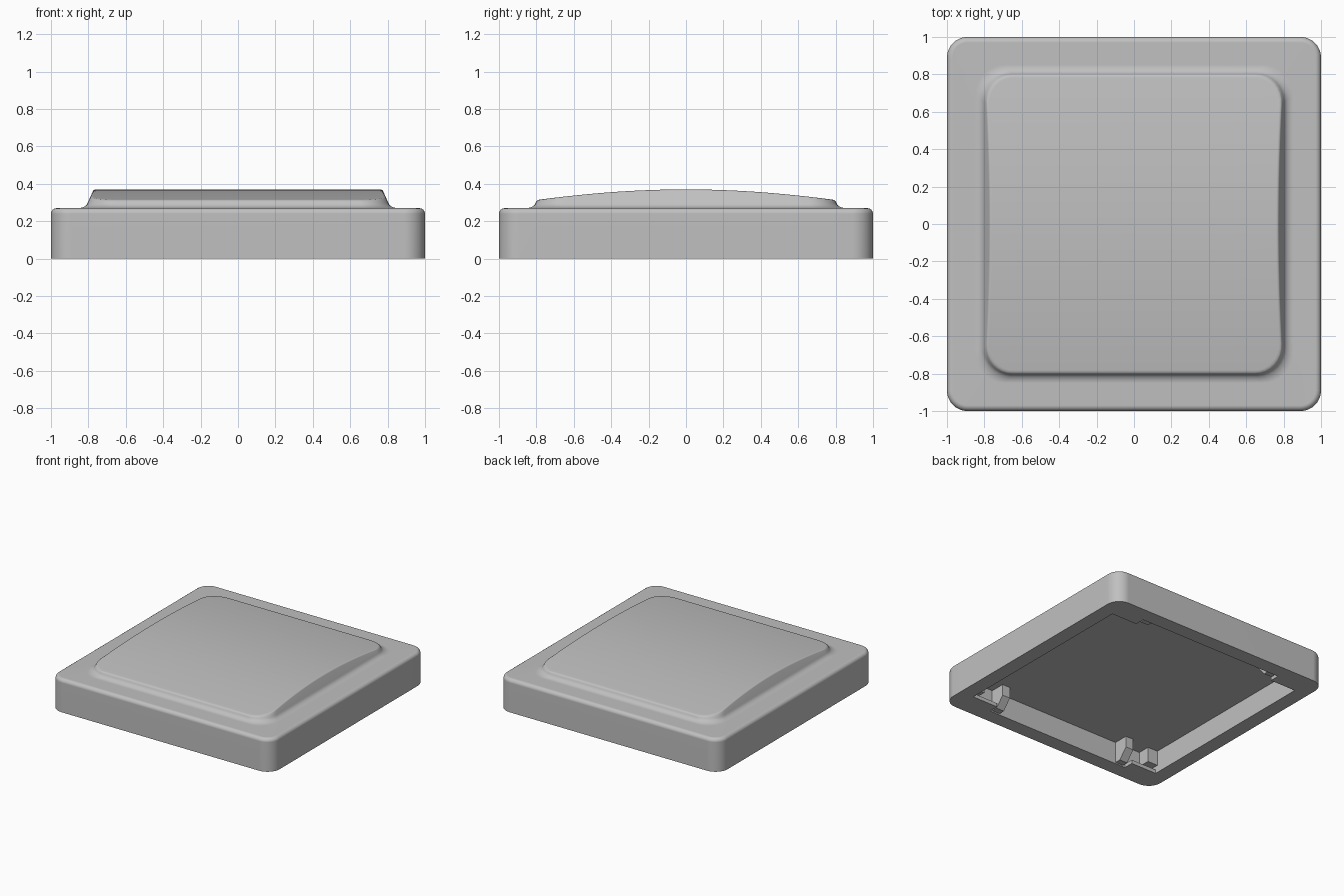
import bpy
import bmesh
from math import sin, cos, pi

if "Cube" in bpy.data.objects:
    bpy.data.objects.remove(bpy.data.objects["Cube"], do_unlink=True)

grey = bpy.data.materials.new("light grey plastic")
grey.use_nodes = True
colour = (0.527, 0.527, 0.527, 1)
grey.diffuse_color = colour
grey.node_tree.nodes["Principled BSDF"].inputs["Base Color"].default_value = colour

ARC, SIDE = 8, 20      # segments per corner and per straight side


def half_ring(h, r):
    """Right half of a rounded square, from front to back."""
    c = h - r
    arc = [(c + r * sin(pi / 2 * i / ARC), -c - r * cos(pi / 2 * i / ARC))
           for i in range(ARC + 1)]
    side = [(h, -c + 2 * c * i / SIDE) for i in range(1, SIDE)]
    return arc + side + [(x, -y) for x, y in reversed(arc)]


def flat_ring(h, r, z):
    return [(x, y, z) for x, y in half_ring(h, r)]


def crown_ring(inset, drop):
    """Ring that follows the arched top, with drafted walls."""
    pts = []
    for x, y in half_ring(0.8, 0.15):
        z = 0.37 - 0.055 * (y / 0.8) ** 2 - drop
        s = (0.803 - 0.45 * (z - 0.3) - inset) / 0.8
        pts.append((x * s, y * s, z))
    return pts


def finish(bm, name):
    bmesh.ops.remove_doubles(bm, verts=bm.verts, dist=0.00001)
    bmesh.ops.recalc_face_normals(bm, faces=bm.faces)
    mesh = bpy.data.meshes.new(name)
    bm.to_mesh(mesh)
    bm.free()
    mesh.materials.append(grey)
    obj = bpy.data.objects.new(name, mesh)
    bpy.context.collection.objects.link(obj)
    return obj


# Shell: cavity ceiling, rim, outer wall, rounded edge, fillet and arched top
rings = [flat_ring(0.88, 0, 0.18), flat_ring(0.88, 0, 0), flat_ring(1, 0.11, 0)]
rings.append(flat_ring(1, 0.11, 0.24))
for i in range(1, 5):
    a = pi / 2 * i / 4
    inset = 0.03 * (1 - cos(a))
    rings.append(flat_ring(1 - inset, 0.11 - inset, 0.24 + 0.03 * sin(a)))
for h, z in [(0.85, 0.27), (0.832, 0.273), (0.817, 0.281), (0.808, 0.29), (0.803, 0.3)]:
    rings.append(flat_ring(h, 0.15 * h / 0.8, z))
rings += [crown_ring(0, 0.008), crown_ring(0.004, 0.002), crown_ring(0.012, 0)]

bm = bmesh.new()
loops = []
for pts in rings:
    right = [bm.verts.new(p) for p in pts]
    left = [bm.verts.new((-x, y, z)) for x, y, z in pts]
    loops.append(right + left[::-1])
n = len(loops[0])
for a, b in zip(loops, loops[1:]):
    for i in range(n):
        j = (i + 1) % n
        bm.faces.new((a[i], a[j], b[j], b[i]))
for ring in (loops[0], loops[-1]):
    for i in range(n // 2 - 1):
        bm.faces.new((ring[i], ring[i + 1], ring[n - 2 - i], ring[n - 1 - i]))
shell = finish(bm, "shell")
bpy.context.view_layer.objects.active = shell
shell.select_set(True)
bpy.ops.object.shade_smooth_by_angle(angle=0.6)
weighted = shell.modifiers.new("weighted_normals", 'WEIGHTED_NORMAL')
weighted.keep_sharp = True


def prism(name, profile, x0, x1, sx, sy):
    """Extrude a (y, z) profile along x, mirrored into one corner."""
    bm = bmesh.new()
    ends = [[bm.verts.new((sx * x, sy * y, z)) for y, z in profile] for x in (x0, x1)]
    for end in ends:
        bm.faces.new(end)
    for i in range(len(profile)):
        j = (i + 1) % len(profile)
        bm.faces.new((ends[0][i], ends[0][j], ends[1][j], ends[1][i]))
    finish(bm, name)


# Mounting details in the four corners of the cavity
ledge = [(0.885, 0), (0.8, 0), (0.8, 0.03), (0.885, 0.03)]
clip = [(0.885, 0.01), (0.83, 0.01), (0.76, 0.09), (0.76, 0.185), (0.885, 0.185)]
block = [(0.885, 0.06), (0.78, 0.06), (0.78, 0.185), (0.885, 0.185)]
for sx, side in ((1, "left"), (-1, "right")):
    for sy, end in ((1, "back"), (-1, "front")):
        where = end + "_" + side
        prism(where + "_ledge", ledge, 0.65, 0.885, sx, sy)
        prism(where + "_clip", clip, 0.56, 0.63, sx, sy)
        prism(where + "_corner_block", block, 0.79, 0.885, sx, sy)
